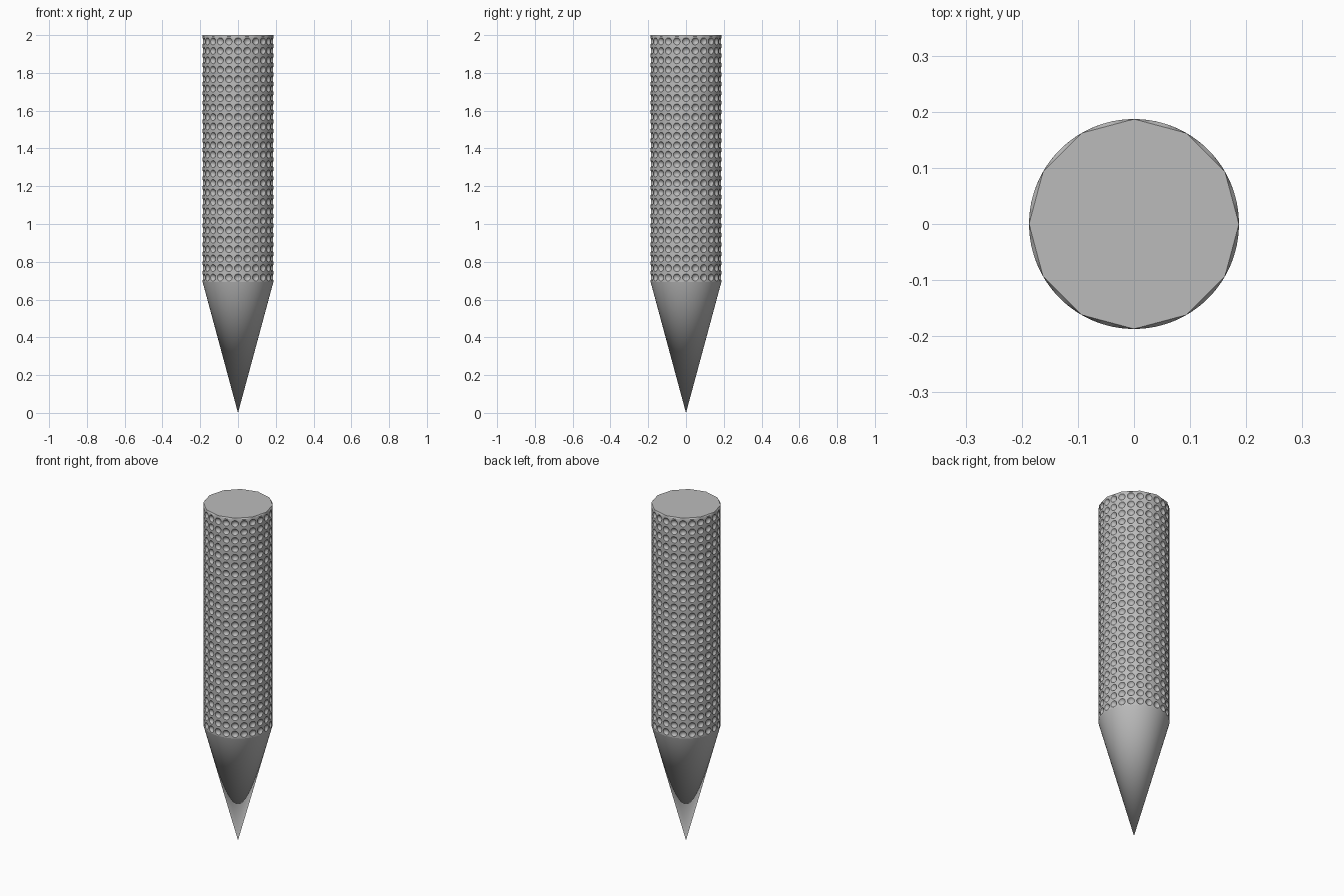
import bpy, bmesh
from math import pi, sin, cos, acos, radians

if "Cube" in bpy.data.objects:
    bpy.data.objects.remove(bpy.data.objects["Cube"], do_unlink=True)

RADIUS = 0.187
BASE, RIM, TOP = 0.692, 1.992, 2.0
COLUMNS, ROWS, STEPS = 24, 26, 16
DIMPLE, DEPTH = 0.019, 0.012
RINGS = 4

grey = bpy.data.materials.new("plain grey")
grey.use_nodes = True
grey.diffuse_color = (0.5, 0.5, 0.5, 1)
grey.node_tree.nodes["Principled BSDF"].inputs["Base Color"].default_value = (0.5, 0.5, 0.5, 1)


def finish(obj):
    obj.data.materials.append(grey)
    bpy.ops.object.select_all(action='DESELECT')
    obj.select_set(True)
    bpy.context.view_layer.objects.active = obj
    bpy.ops.object.shade_smooth_by_angle(angle=radians(30))


# One flat cell: square border, then the rings of a spherical hollow
half_w, half_h = pi * RADIUS / COLUMNS, (RIM - BASE) / ROWS / 2
sphere = (DIMPLE ** 2 + DEPTH ** 2) / (2 * DEPTH)
phi = acos(1 - DEPTH / sphere)
turns = [2 * pi * k / STEPS for k in range(STEPS)]
cell = []
border = []
for a in turns:
    s = 1 / max(abs(cos(a)), abs(sin(a)))
    border.append((half_w * cos(a) * s, half_h * sin(a) * s, 0))
cell.append(border)
for r in range(RINGS, 0, -1):
    p = phi * r / RINGS
    rho, sink = sphere * sin(p), sphere * (cos(p) - cos(phi))
    cell.append([(rho * cos(a), rho * sin(a), sink) for a in turns])

# Shaft: the cell wrapped round the cylinder
bm = bmesh.new()


def wrapped(col, row, point):
    u, v, sink = point
    a = 2 * pi * col / COLUMNS + u / RADIUS
    r = RADIUS - sink
    return bm.verts.new((r * cos(a), r * sin(a), BASE + half_h * (2 * row + 1) + v))


for col in range(COLUMNS):
    for row in range(ROWS):
        loops = [[wrapped(col, row, p) for p in ring] for ring in cell]
        centre = wrapped(col, row, (0, 0, DEPTH))
        for outer, inner in zip(loops, loops[1:]):
            for k in range(STEPS):
                n = (k + 1) % STEPS
                bm.faces.new((outer[k], outer[n], inner[n], inner[k]))
        for k in range(STEPS):
            bm.faces.new((loops[-1][k], loops[-1][(k + 1) % STEPS], centre))
bmesh.ops.remove_doubles(bm, verts=bm.verts[:], dist=0.0002)

# Narrow rim blending into a twelve-sided flat top
edges = [e for e in bm.edges if e.is_boundary and all(v.co.z > RIM - 0.001 for v in e.verts)]
new = bmesh.ops.extrude_edge_only(bm, edges=edges)["geom"]
sector = pi / 6
for v in [g for g in new if isinstance(g, bmesh.types.BMVert)]:
    a = v.co.xy.angle_signed((1, 0)) % sector - sector / 2
    v.co.xy *= cos(sector / 2) / cos(a)
    v.co.z = TOP
cap = [g for g in new if isinstance(g, bmesh.types.BMEdge) and g.is_boundary]
bmesh.ops.contextual_create(bm, geom=cap)
bmesh.ops.recalc_face_normals(bm, faces=bm.faces[:])
mesh = bpy.data.meshes.new("dimpled_shaft")
bm.to_mesh(mesh)
bm.free()
# An open tube can be oriented either way, so point the cap upward
if max(mesh.polygons, key=lambda f: f.center.z).normal.z < 0:
    mesh.flip_normals()
shaft = bpy.data.objects.new("dimpled_shaft", mesh)
bpy.context.collection.objects.link(shaft)
finish(shaft)

# Smooth conical point
bpy.ops.mesh.primitive_cone_add(vertices=96, radius1=0, radius2=RADIUS, depth=BASE,
                                end_fill_type='NOTHING', location=(0, 0, BASE / 2))
point = bpy.context.object
point.name = "conical_point"
finish(point)
